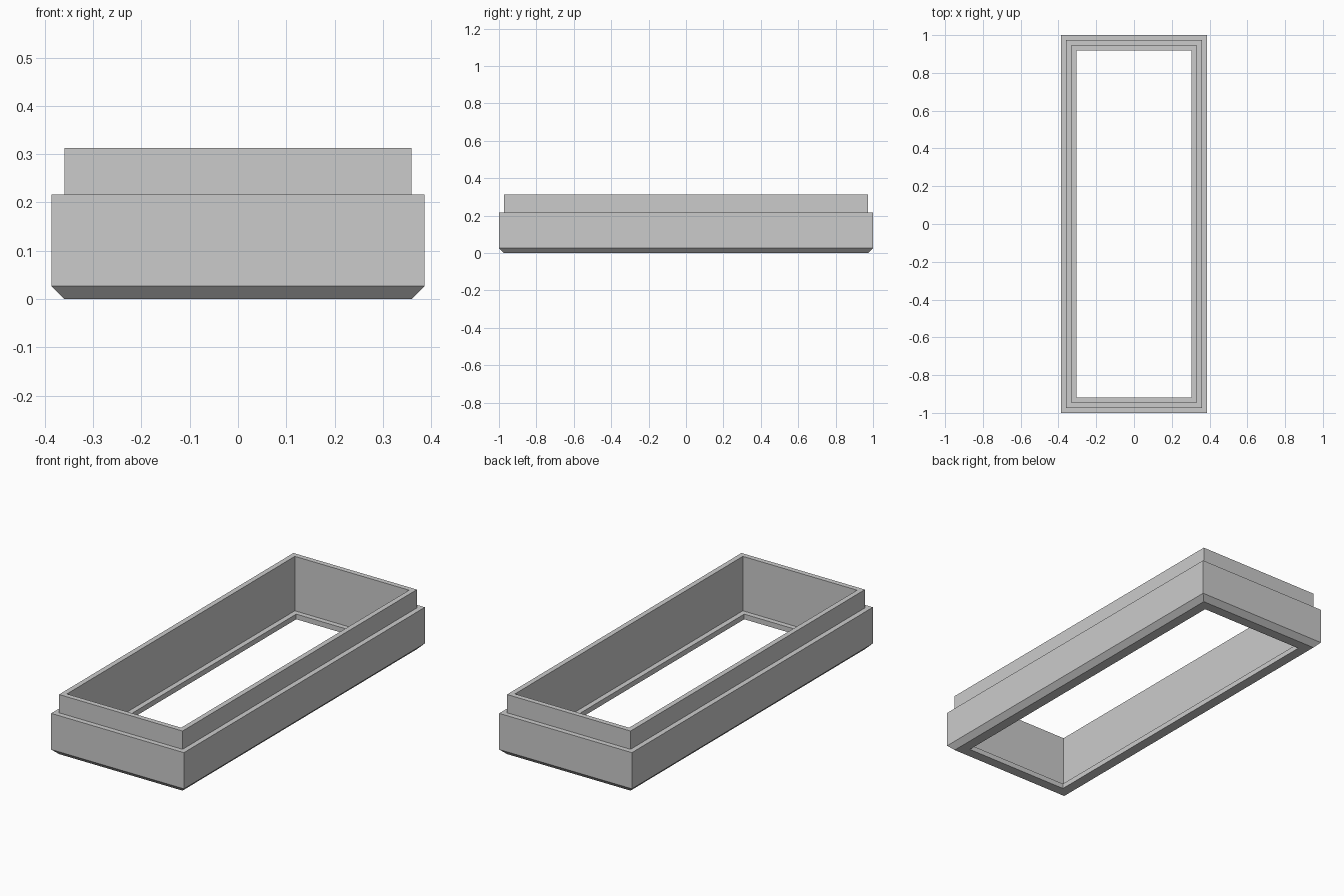
import bpy
import bmesh

cube = bpy.data.objects.get("Cube")
if cube:
    bpy.data.objects.remove(cube, do_unlink=True)

HALF_X, HALF_Y = 0.386, 1.0
STEP = 0.027          # wall step, chamfer and ledge thickness
SHOULDER, TOP = 0.217, 0.313

# Closed wall section: (inset from the outer side, height)
section = [
    (STEP, 0), (0, STEP),                        # bottom chamfer
    (0, SHOULDER), (STEP, SHOULDER),             # outer wall and shoulder
    (STEP, TOP), (2 * STEP, TOP),                # raised rim
    (2 * STEP, STEP), (3 * STEP, STEP),          # inner wall and ledge
    (3 * STEP, 0),                               # opening
]

# Sweep the section around the rectangle with mitred corners
bm = bmesh.new()
corners = [(-1, -1), (1, -1), (1, 1), (-1, 1)]
rings = [[bm.verts.new((sx * (HALF_X - inset), sy * (HALF_Y - inset), z))
          for sx, sy in corners] for inset, z in section]
for i, ring in enumerate(rings):
    above = rings[(i + 1) % len(rings)]
    for j in range(4):
        k = (j + 1) % 4
        bm.faces.new((ring[j], ring[k], above[k], above[j]))
bmesh.ops.recalc_face_normals(bm, faces=bm.faces)

mesh = bpy.data.meshes.new("stepped_frame")
bm.to_mesh(mesh)
bm.free()
frame = bpy.data.objects.new("stepped_frame", mesh)
bpy.context.collection.objects.link(frame)

# Plain grey finish
grey = bpy.data.materials.new("light_grey")
grey.use_nodes = True
colour = (0.6, 0.6, 0.6, 1)
grey.diffuse_color = colour
grey.node_tree.nodes["Principled BSDF"].inputs["Base Color"].default_value = colour
mesh.materials.append(grey)
